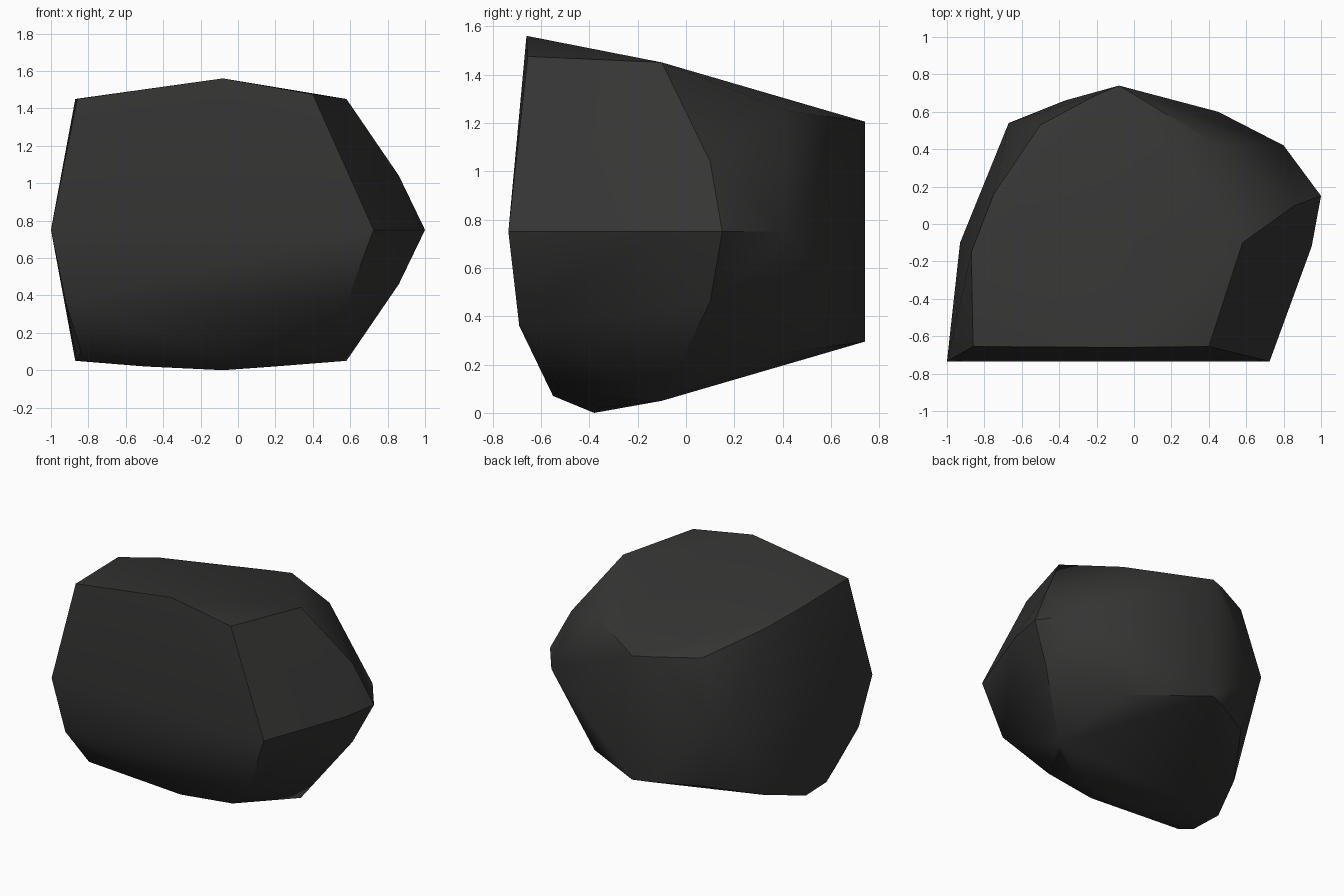
import bpy, bmesh, math

if "Cube" in bpy.data.objects:
    bpy.data.objects.remove(bpy.data.objects["Cube"])

MID = 0.75  # the boulder is nearly mirrored about this height

# girdle of the rock at mid height (x, y)
girdle = [(-1, -.735), (-.93, -.1), (-.67, .54), (-.37, .66), (-.16, .695),
          (-.08, .715), (.45, .6), (.8, .42), (1, .15), (.95, -.12),
          (.83, -.4), (.725, -.735)]

# corners found both above and below the girdle (x, y, z)
paired = [(-.87, -.15, 1.45), (-.75, .16, 1.36), (-.5, .53, 1.22), (-.2, .69, 1.21),
          (-.08, .74, 1.205), (.45, .42, 1.25), (.58, -.1, 1.45), (.5, -.18, 1.45),
          (.86, .1, 1.04)]

# sharp front brow and rounded front chin
brow = [(-.86, -.655, 1.45), (-.08, -.66, 1.56), (.4, -.655, 1.475)]
chin = [(-.86, -.4, .05), (-.5, -.4, .02), (-.08, -.38, 0), (.2, -.36, .02),
        (-.84, -.53, .1), (-.08, -.55, .07), (.32, -.52, .1),
        (-.92, -.69, .36), (-.1, -.7, .36), (.58, -.69, .36)]

points = [(x, y, MID) for x, y in girdle] + paired + brow + chin
points += [(x, y, 2 * MID - z) for x, y, z in paired]

# wrap the corners in a skin
bm = bmesh.new()
for p in points:
    bm.verts.new(p)
hull = bmesh.ops.convex_hull(bm, input=bm.verts[:])
loose = [v for v in bm.verts if not v.link_faces]
bmesh.ops.delete(bm, geom=loose, context='VERTS')
bmesh.ops.dissolve_limit(bm, angle_limit=math.radians(2), verts=bm.verts[:], edges=bm.edges[:])
bmesh.ops.recalc_face_normals(bm, faces=bm.faces[:])

mesh = bpy.data.meshes.new("boulder")
bm.to_mesh(mesh)
bm.free()
boulder = bpy.data.objects.new("boulder", mesh)
bpy.context.collection.objects.link(boulder)

# dark stone
stone = bpy.data.materials.new("dark_stone")
stone.diffuse_color = (.035, .035, .034, 1)
stone.use_nodes = True
stone.node_tree.nodes["Principled BSDF"].inputs["Base Color"].default_value = stone.diffuse_color
mesh.materials.append(stone)

bpy.context.view_layer.objects.active = boulder
boulder.select_set(True)
bpy.ops.object.shade_smooth_by_angle(angle=math.radians(40))
